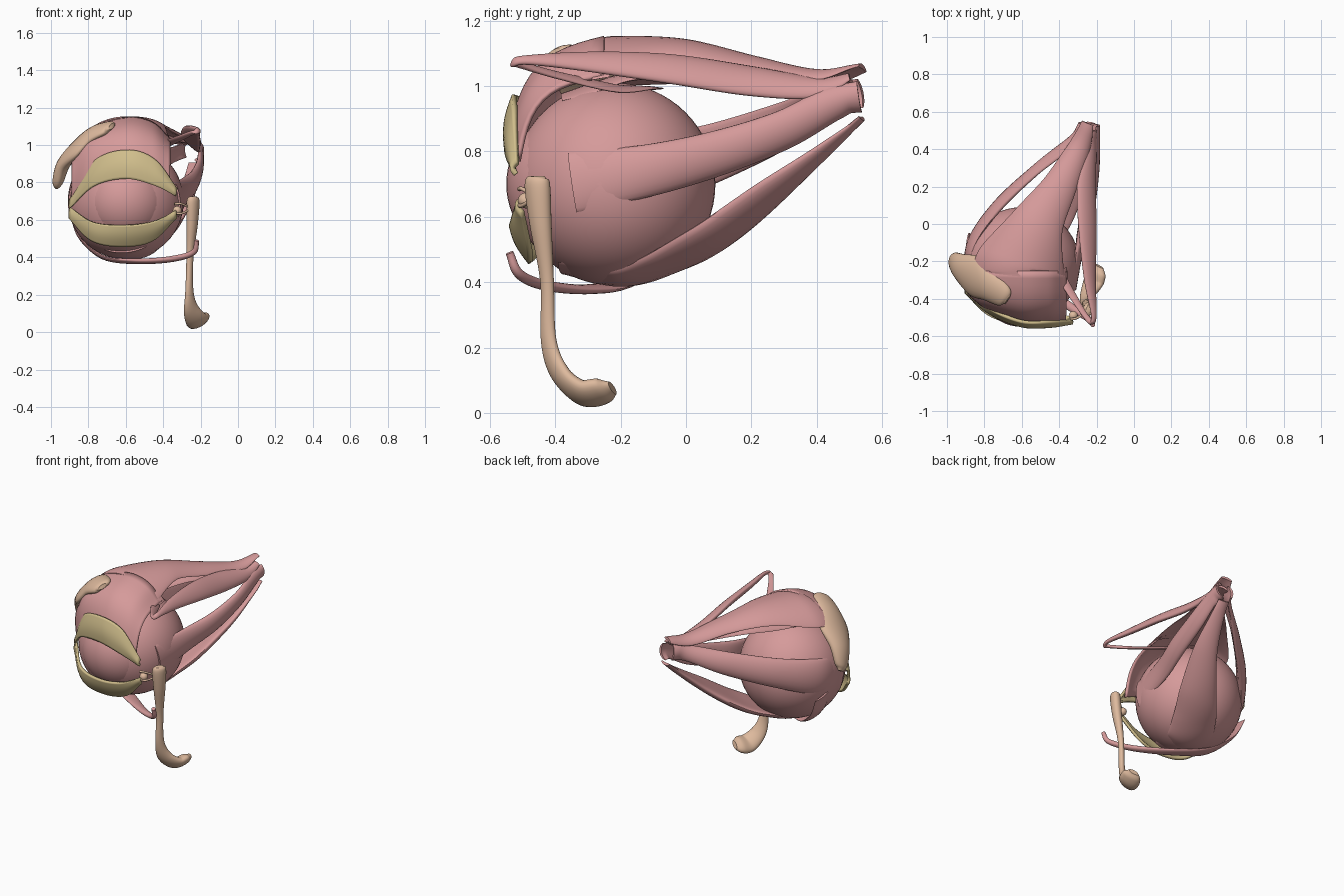
import bpy, bmesh, math
from mathutils import Vector

cube = bpy.data.objects.get("Cube")
if cube:
    bpy.data.objects.remove(cube, do_unlink=True)

EYE = Vector((-0.6, -0.22, 0.70))
APEX = Vector((-0.24, 0.5, 0.97))
RADIUS = 0.31


def material(name, rgb):
    mat = bpy.data.materials.new(name)
    mat.use_nodes = True
    color = (*rgb, 1)
    mat.diffuse_color = color
    mat.node_tree.nodes["Principled BSDF"].inputs["Base Color"].default_value = color
    return mat


PINK = material("muscle pink", (0.67, 0.325, 0.325))
BEIGE = material("gland beige", (0.73, 0.49, 0.34))
TAN = material("eyelid plate tan", (0.64, 0.52, 0.265))


def finish(name, bm, mat):
    bmesh.ops.recalc_face_normals(bm, faces=bm.faces)
    mesh = bpy.data.meshes.new(name)
    bm.to_mesh(mesh)
    bm.free()
    mesh.materials.append(mat)
    obj = bpy.data.objects.new(name, mesh)
    bpy.context.collection.objects.link(obj)
    bpy.ops.object.select_all(action='DESELECT')
    obj.select_set(True)
    bpy.context.view_layer.objects.active = obj
    bpy.ops.object.shade_smooth_by_angle(angle=math.radians(50))
    return obj


def spline(rows, steps=8):
    """Smooth curve through rows of numbers."""
    rows = [Vector(r) for r in rows]
    rows = [2 * rows[0] - rows[1]] + rows + [2 * rows[-1] - rows[-2]]
    out = []
    for a, b, c, d in zip(rows, rows[1:], rows[2:], rows[3:]):
        for i in range(steps):
            t = i / steps
            out.append(b + (c - a) * (t / 2)
                       + (2 * a - 5 * b + 4 * c - d) * (t * t / 2)
                       + (3 * b - a - 3 * c + d) * (t ** 3 / 2))
    return out + [rows[-2]]


def axis_point(p):
    """Nearest point on the line from the eye centre to the muscle origin."""
    t = (p.y - EYE.y) / (APEX.y - EYE.y)
    return EYE.lerp(APEX, min(max(t, 0), 1))


def band(name, rows, mat=PINK, curl=1.0, sides=24):
    """Strap wrapped round the eye axis; rows are x, y, z, half width, half thickness."""
    path = spline(rows)
    points = [Vector(p[:3]) for p in path]
    bm = bmesh.new()
    rings = []
    for i, p in enumerate(points):
        tangent = (points[min(i + 1, len(points) - 1)] - points[max(i - 1, 0)]).normalized()
        out = p - axis_point(p)
        bend = max(out.length * curl, 0.03)
        normal = (out - tangent * out.dot(tangent)).normalized()
        across = tangent.cross(normal)
        width, thick = max(path[i][3], 0.002), max(path[i][4], 0.002)
        ring = []
        for k in range(sides):
            a = math.tau * k / sides
            angle = width * math.cos(a) / bend
            r = bend + thick * math.sin(a)
            offset = across * (r * math.sin(angle)) + normal * (r * math.cos(angle) - bend)
            ring.append(bm.verts.new(p + offset))
        rings.append(ring)
    for a, b in zip(rings, rings[1:]):
        for k in range(sides):
            j = (k + 1) % sides
            bm.faces.new((a[k], a[j], b[j], b[k]))
    bm.faces.new(rings[0])
    bm.faces.new(rings[-1])
    return finish(name, bm, mat)


def sheet(name, columns, mat, bulge, thickness):
    """Curved sheet; columns are x, low y, low z, high y, high z."""
    bm = bmesh.new()
    grid = []
    rows = 12
    for x, y0, z0, y1, z1 in spline(columns):
        low, high = Vector((x, y0, z0)), Vector((x, y1, z1))
        grid.append([bm.verts.new(low.lerp(high, k / rows)
                                  + Vector(bulge) * math.sin(math.pi * k / rows))
                     for k in range(rows + 1)])
    for a, b in zip(grid, grid[1:]):
        for k in range(rows):
            bm.faces.new((a[k], b[k], b[k + 1], a[k + 1]))
    solid = finish(name, bm, mat).modifiers.new("thickness", 'SOLIDIFY')
    solid.thickness = thickness
    solid.offset = 0


def ball(name, centre, radius, mat, back_limit=None):
    bm = bmesh.new()
    bmesh.ops.create_uvsphere(bm, u_segments=48, v_segments=32, radius=radius)
    bmesh.ops.translate(bm, verts=bm.verts, vec=centre)
    if back_limit is not None:
        bmesh.ops.bisect_plane(bm, geom=bm.verts[:] + bm.edges[:] + bm.faces[:],
                               plane_co=(0, back_limit, 0), plane_no=(0, 1, 0), clear_outer=True)
    return finish(name, bm, mat)


# Eyeball and bulging cornea
ball("eyeball", EYE, RADIUS, PINK)
ball("cornea", EYE - Vector((0, 0.096, 0)), 0.234, PINK, back_limit=-0.475)

# Straight muscles
band("medial_muscle", [
    (-.19, .53, .96, .06, .007), (-.195, .45, .945, .058, .013), (-.21, .3, .865, .062, .024),
    (-.24, .1, .795, .07, .03), (-.287, -.1, .745, .08, .024), (-.314, -.35, .705, .093, .005)])
band("lateral_muscle", [
    (-.29, .54, .98, .05, .007), (-.34, .45, .96, .052, .013), (-.52, .3, .88, .072, .022),
    (-.73, .1, .80, .09, .027), (-.875, -.1, .74, .11, .018), (-.903, -.3, .70, .115, .005)])
band("lower_muscle", [
    (-.23, .54, .9, .035, .008), (-.25, .44, .815, .045, .016), (-.3, .28, .685, .075, .025),
    (-.4, .1, .54, .11, .028), (-.5, -.05, .45, .13, .022), (-.57, -.2, .4, .135, .014),
    (-.6, -.38, .43, .12, .005)])
band("upper_muscle", [
    (-.25, .5, 1.02, .04, .007), (-.34, .3, 1.03, .07, .014), (-.46, .1, 1.05, .1, .015),
    (-.54, -.05, 1.04, .11, .015), (-.59, -.2, 1.025, .12, .012), (-.6, -.38, .972, .1, .006)])

# Eyelid lifter: strap over the eye, then the sheet draping to the upper lid
band("lid_lifter", [
    (-.25, .54, 1.06, .035, .008), (-.3, .4, 1.04, .07, .012), (-.4, .2, 1.08, .1, .015),
    (-.52, 0, 1.13, .16, .014), (-.6, -.2, 1.145, .27, .009), (-.61, -.28, 1.138, .29, .006)],
     curl=0.72, sides=40)
sheet("lid_lifter_drape", [
    (-.885, -.36, .7, -.25, .93), (-.79, -.45, .81, -.25, 1.08), (-.6, -.528, .85, -.25, 1.145),
    (-.46, -.535, .82, -.25, 1.12), (-.365, -.512, .77, -.25, 1.03)],
      PINK, (0, -.058, .058), 0.014)

# Slanting muscles, the upper one turning back through its pulley
band("upper_slanting_muscle", [
    (-.22, .5, 1.03, .025, .008), (-.23, .4, 1.0, .045, .016), (-.25, .2, 1.02, .065, .022),
    (-.245, -.05, 1.055, .062, .022), (-.235, -.3, 1.075, .04, .018),
    (-.215, -.48, 1.08, .018, .012), (-.225, -.525, 1.072, .016, .01),
    (-.26, -.49, 1.06, .016, .01), (-.33, -.38, 1.03, .022, .009),
    (-.43, -.22, .995, .03, .008), (-.53, -.13, .995, .035, .006), (-.6, -.1, .992, .035, .004)])
band("lower_slanting_muscle", [
    (-.22, -.54, .49, .012, .012), (-.24, -.51, .425, .016, .015), (-.36, -.43, .39, .024, .016),
    (-.55, -.3, .378, .04, .014), (-.72, -.2, .4, .055, .012), (-.84, -.14, .5, .065, .01),
    (-.893, -.11, .62, .065, .005)])

# Eyelid plates
sheet("upper_lid_plate", [
    (-.9, -.36, .66, -.34, .7), (-.77, -.475, .78, -.45, .91), (-.6, -.542, .82, -.52, .972),
    (-.45, -.545, .785, -.522, .925), (-.33, -.52, .73, -.515, .765)],
      TAN, (0, -.012, 0), 0.016)
sheet("lower_lid_plate", [
    (-.9, -.36, .61, -.35, .67), (-.78, -.45, .49, -.48, .59), (-.62, -.475, .46, -.53, .572),
    (-.46, -.475, .49, -.53, .59), (-.33, -.5, .615, -.51, .65)],
      TAN, (0, -.01, 0), 0.016)

# Tear gland, drain and its small inlets
band("tear_gland", [
    (-.97, -.18, .775, .02, .012), (-.962, -.2, .81, .05, .03), (-.932, -.23, .9, .075, .036),
    (-.86, -.28, .99, .115, .034), (-.78, -.33, 1.058, .09, .034), (-.7, -.385, 1.092, .065, .026),
    (-.675, -.405, 1.1, .03, .012)], BEIGE)
band("tear_drain", [
    (-.24, -.455, .725, .025, .015), (-.24, -.455, .7, .042, .03), (-.245, -.445, .58, .036, .028),
    (-.257, -.425, .4, .022, .018), (-.26, -.42, .22, .027, .018), (-.25, -.385, .12, .044, .024),
    (-.22, -.32, .062, .06, .03), (-.2, -.26, .066, .058, .03), (-.187, -.225, .076, .03, .015)],
     BEIGE, curl=4)
for label, height in (("upper", .685), ("lower", .635)):
    band(label + "_drain_inlet", [
        (-.34, -.51, height, .007, .007), (-.3, -.5, height, .006, .006),
        (-.25, -.46, .66, .006, .006)], BEIGE, sides=12)
ball("inner_corner_bump", (-.325, -.49, .65), 0.024, BEIGE)
